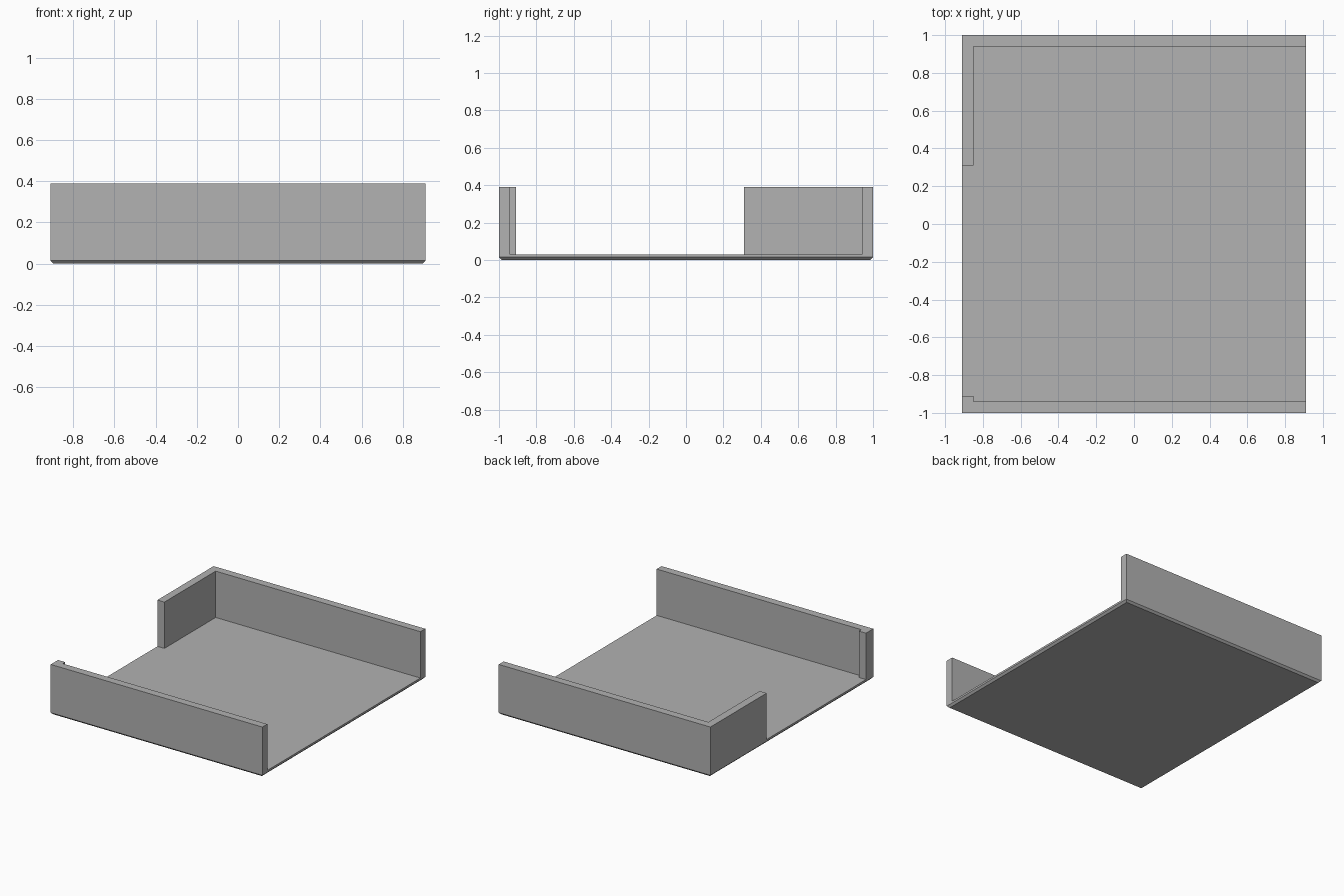
import bpy
import bmesh

default = bpy.data.objects.get("Cube")
if default:
    bpy.data.objects.remove(default, do_unlink=True)

HALF_X, HALF_Y, HEIGHT = 0.91, 1.0, 0.39
FLOOR, CHAMFER = 0.03, 0.015

grey = bpy.data.materials.new("plain grey")
grey.use_nodes = True
colour = (0.445, 0.445, 0.445, 1)
grey.diffuse_color = colour
grey.node_tree.nodes["Principled BSDF"].inputs["Base Color"].default_value = colour


def prism(name, outline, bottom, top, chamfer=0):
    """Extrude a flat outline upwards, optionally chamfering its bottom rim."""
    bm = bmesh.new()
    base = bm.faces.new([bm.verts.new((x, y, bottom)) for x, y in outline])
    grown = bmesh.ops.extrude_face_region(bm, geom=[base], use_keep_orig=True)
    for v in grown["geom"]:
        if isinstance(v, bmesh.types.BMVert):
            v.co.z = top
    bmesh.ops.recalc_face_normals(bm, faces=bm.faces)
    if chamfer:
        rim = [e for e in bm.edges if all(v.co.z == bm.verts[:][0].co.z for v in e.verts)]
        bmesh.ops.bevel(bm, geom=rim, offset=chamfer, segments=1, affect='EDGES')
    mesh = bpy.data.meshes.new(name)
    bm.to_mesh(mesh)
    bm.free()
    mesh.materials.append(grey)
    obj = bpy.data.objects.new(name, mesh)
    bpy.context.collection.objects.link(obj)
    return obj


# Solid block with a chamfered underside
tray = prism("open_tray",
             [(-HALF_X, -HALF_Y), (HALF_X, -HALF_Y), (HALF_X, HALF_Y), (-HALF_X, HALF_Y)],
             0, HEIGHT, CHAMFER)

# Hollow interior, open on one side and with a wide gap on the other
wall_y, wall_x = 0.94, -0.85
gap_front, gap_back, beyond = -0.91, 0.31, 1.2
cutter = prism("interior_cutter",
               [(beyond, -wall_y), (beyond, wall_y), (wall_x, wall_y), (wall_x, gap_back),
                (-beyond, gap_back), (-beyond, gap_front), (wall_x, gap_front), (wall_x, -wall_y)],
               FLOOR, HEIGHT + 0.2)
cutter.hide_render = True

cut = tray.modifiers.new("hollow", 'BOOLEAN')
cut.operation = 'DIFFERENCE'
cut.solver = 'EXACT'
cut.object = cutter

# Bake the cut and drop the helper
bpy.context.view_layer.objects.active = tray
bpy.ops.object.modifier_apply(modifier=cut.name)
bpy.data.objects.remove(cutter, do_unlink=True)
